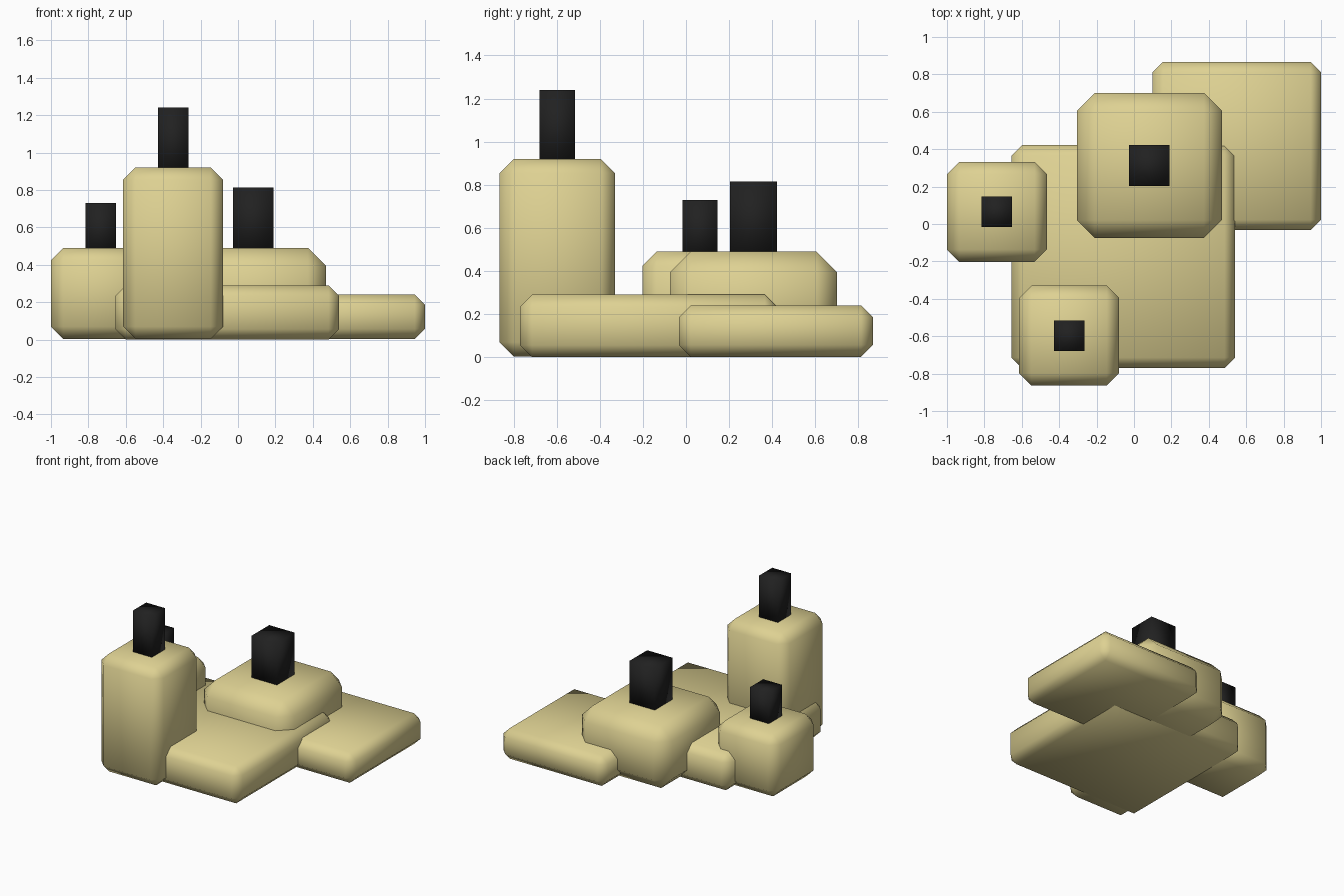
import bpy
import bmesh

if "Cube" in bpy.data.objects:
    bpy.data.objects.remove(bpy.data.objects["Cube"])


def flat_colour(name, rgb):
    mat = bpy.data.materials.new(name)
    mat.diffuse_color = (*rgb, 1.0)
    mat.use_nodes = True
    mat.node_tree.nodes["Principled BSDF"].inputs["Base Color"].default_value = mat.diffuse_color
    return mat


sand = flat_colour("sand", (0.73, 0.64, 0.29))
black = flat_colour("black", (0.015, 0.015, 0.015))


def block(name, x, y, z, mat, bevel=0.0):
    """Smooth-shaded box spanning the given ranges, with chamfered edges."""
    bm = bmesh.new()
    bmesh.ops.create_cube(bm, size=1)
    for v in bm.verts:
        v.co = [lo + (c + 0.5) * (hi - lo)
                for c, (lo, hi) in zip(v.co, (x, y, z))]
    if bevel:
        bmesh.ops.bevel(bm, geom=bm.edges[:], offset=bevel, segments=1,
                        profile=0.5, affect='EDGES')
    bmesh.ops.recalc_face_normals(bm, faces=bm.faces[:])
    for f in bm.faces:
        f.smooth = True
    me = bpy.data.meshes.new(name)
    bm.to_mesh(me)
    bm.free()
    me.materials.append(mat)
    ob = bpy.data.objects.new(name, me)
    bpy.context.collection.objects.link(ob)
    return ob


# Low slabs
block("main_slab", (-0.655, 0.54), (-0.77, 0.422), (0, 0.29), sand, 0.056)
block("back_slab", (0.10, 1.0), (-0.033, 0.867), (0.002, 0.24), sand, 0.055)

# Blocks with a chimney: name, centre x, y, width, height, bevel,
# chimney width, chimney top
towers = [
    ("tall", -0.347, -0.597, 0.535, 0.92, 0.066, 0.163, 1.24),
    ("small", -0.733, 0.065, 0.535, 0.49, 0.066, 0.163, 0.73),
    ("wide", 0.082, 0.313, 0.776, 0.49, 0.096, 0.218, 0.814),
]
for name, cx, cy, w, h, bev, cw, top in towers:
    block(name + "_block", (cx - w / 2, cx + w / 2), (cy - w / 2, cy + w / 2),
          (0.004, h), sand, bev)
    block(name + "_chimney", (cx - cw / 2, cx + cw / 2),
          (cy - cw / 2, cy + cw / 2), (h - 0.03, top), black)
